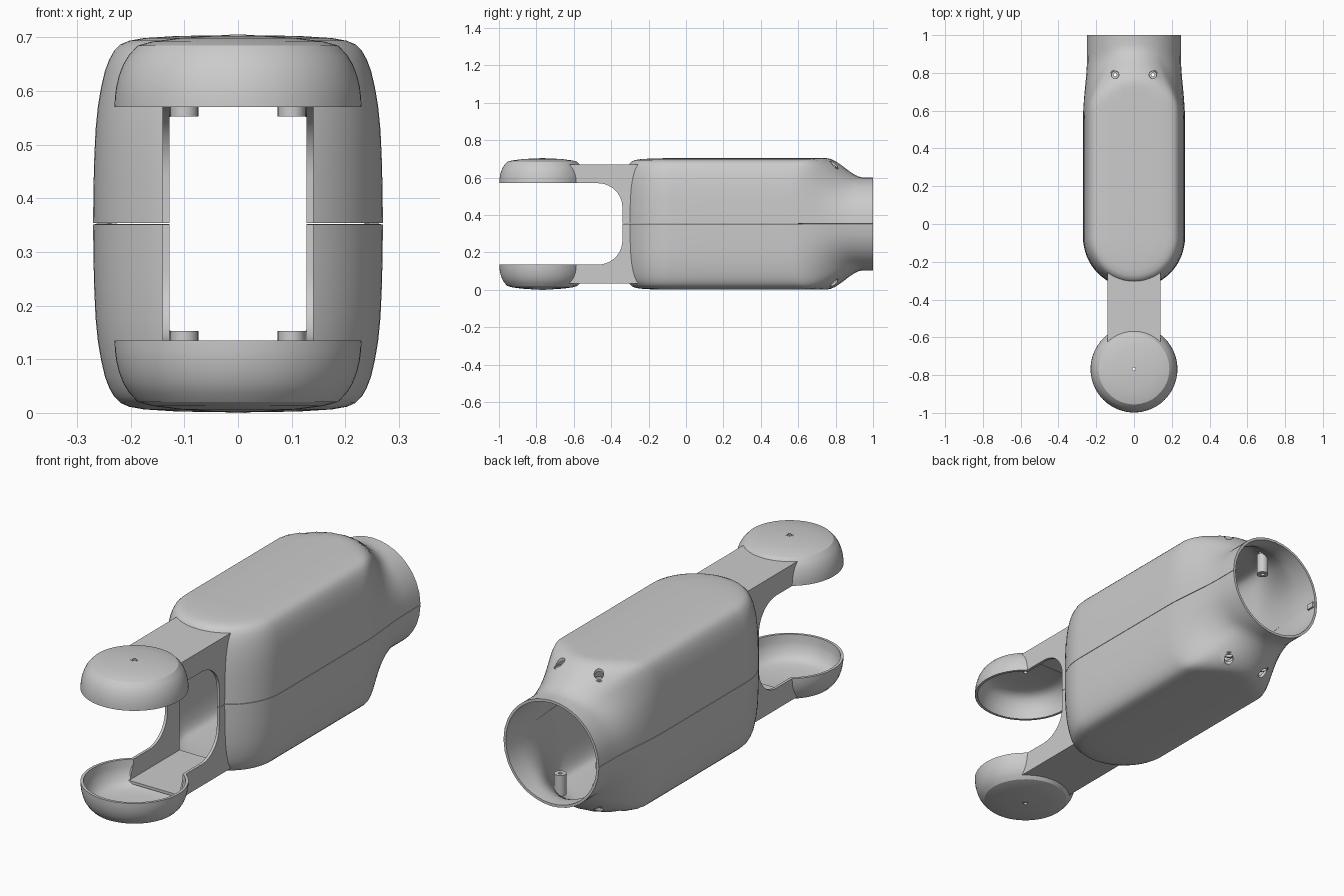
import bpy, bmesh
from math import sin, cos, pi, radians, atan2
from mathutils import Matrix

if "Cube" in bpy.data.objects:
    bpy.data.objects.remove(bpy.data.objects["Cube"])

C = 0.3525            # height of the split plane; parts are built as h above it
YC, YCUP = -0.07, -0.768


def finish(bm, name, weld=False):
    if weld:
        bmesh.ops.remove_doubles(bm, verts=bm.verts, dist=1e-5)
    bmesh.ops.recalc_face_normals(bm, faces=bm.faces)
    if weld:
        top = max(bm.faces, key=lambda f: f.calc_center_median().z)
        if top.normal.z < 0:
            bmesh.ops.reverse_faces(bm, faces=bm.faces)
    bmesh.ops.translate(bm, verts=bm.verts, vec=(0, 0, C))
    me = bpy.data.meshes.new(name)
    bm.to_mesh(me)
    bm.free()
    ob = bpy.data.objects.new(name, me)
    bpy.context.collection.objects.link(ob)
    return ob


def box(bm, x0, x1, y0, y1, z0, z1):
    m = Matrix.Translation(((x0 + x1) / 2, (y0 + y1) / 2, (z0 + z1) / 2))
    m = m @ Matrix.Diagonal((x1 - x0, y1 - y0, z1 - z0, 1))
    bmesh.ops.create_cube(bm, size=1, matrix=m)


def lathe(bm, prof, x, y, n):
    """Spin a closed (radius, height) profile about a vertical axis."""
    rings = [[bm.verts.new((x + r * cos(2 * pi * i / n), y + r * sin(2 * pi * i / n), h))
              for r, h in prof] for i in range(n)]
    k = len(prof)
    for i in range(n):
        a, b = rings[i], rings[(i + 1) % n]
        for j in range(k):
            bm.faces.new((a[j], a[(j + 1) % k], b[(j + 1) % k], b[j]))


def apply_all(ob):
    bpy.context.view_layer.objects.active = ob
    for m in list(ob.modifiers):
        bpy.ops.object.modifier_apply(modifier=m.name)


def cut(ob, cutter):
    m = ob.modifiers.new("cut", 'BOOLEAN')
    m.operation, m.solver, m.object = 'DIFFERENCE', 'EXACT', cutter


def smoothstep(a, b, v):
    t = min(1, max(0, (v - a) / (b - a)))
    return t * t * (3 - 2 * t)


# body shell: half section revolved at the front, lofted to a round neck at the back
quarter = [(.27, .001), (.2695, .06), (.268, .12), (.2655, .175), (.261, .22), (.255, .255),
           (.248, .285), (.240, .306), (.231, .322), (.219, .334), (.203, .341),
           (.175, .346), (.12, .3495), (.06, .351), (0, .3515)]
section = quarter + [(-w, h) for w, h in reversed(quarter[:-1])]
bm = bmesh.new()
cols = []
for i in range(17):
    p = pi / 2 * (1 - i / 16)
    cols.append([(w * cos(p), YC - abs(w) * sin(p), h) for w, h in section])
for y in [.1, .3, .5] + [.55 + .025 * i for i in range(19)]:
    col = []
    for w, h in section:
        s = (w / .27) ** 2
        t = smoothstep(.75 - .2 * s, .95 - .05 * s, y)
        a = atan2(h, w)
        col.append((w + (.248 * cos(a) - w) * t, y, h + (.248 * sin(a) - h) * t))
    cols.append(col)
grid = [[bm.verts.new(p) for p in c] for c in cols]
for a, b in zip(grid, grid[1:]):
    for j in range(len(a) - 1):
        bm.faces.new((a[j], a[j + 1], b[j + 1], b[j]))
shell = finish(bm, "upper_body_shell", weld=True)
sol = shell.modifiers.new("wall", 'SOLIDIFY')
sol.thickness, sol.offset = .012, -1

# cutters: front opening, cup doorway, screw holes
bm = bmesh.new()
box(bm, -.128, .128, -.5, -.2, -.1, .305)
opening = finish(bm, "opening_cutter")
bm = bmesh.new()
box(bm, -.128, .128, -.66, -.5, .1, .305)
doorway = finish(bm, "doorway_cutter")
bm = bmesh.new()
for x in (-.1, .1):
    bmesh.ops.create_cone(bm, cap_ends=True, segments=24, radius1=.02, radius2=.02, depth=.3,
                          matrix=Matrix.Translation((x, .79, .36)))
holes = finish(bm, "screw_hole_cutter")
cutters = [opening, doorway, holes]
for c in cutters:
    c.hide_render = True
cut(shell, opening)
cut(shell, holes)
apply_all(shell)

# screw posts inside the neck
bm = bmesh.new()
for x in (-.1, .1):
    lathe(bm, [(.009, .2), (.026, .2), (.026, .298), (.019, .298), (.019, .285), (.009, .285)],
          x, .79, 24)
posts = finish(bm, "upper_screw_posts")

# domed end cup with a thin wall and a centre hole
outer = [(.23, .2175), (.2295, .235), (.227, .255), (.222, .276), (.214, .297), (.203, .315),
         (.187, .332), (.16, .3395), (.11, .346), (.05, .350), (.016, .351),
         (.016, .3525), (.009, .3525)]
inner = [(.009, .337), (.11, .334), (.155, .328), (.178, .321), (.193, .307), (.203, .291),
         (.211, .272), (.2155, .252), (.2175, .2175)]
bm = bmesh.new()
lathe(bm, outer + inner, 0, YCUP, 64)
cup = finish(bm, "upper_end_cup")
cut(cup, doorway)
apply_all(cup)

# channel-shaped arm: plate plus two side walls with a filleted opening
bm = bmesh.new()
box(bm, -.141, .141, -.625, -.25, .305, .318)
side = [(-.585, .2175)]
side += [(-.47 + .13 * sin(radians(a)), .0875 + .13 * cos(radians(a))) for a in range(0, 91, 9)]
side += [(-.34, .001), (-.25, .001), (-.25, .318), (-.62, .318), (-.61, .28)]
for s in (-1, 1):
    f = bm.faces.new([bm.verts.new((s * .128, y, h)) for y, h in side])
    ext = bmesh.ops.extrude_face_region(bm, geom=[f], use_keep_orig=True)
    vs = [v for v in ext['geom'] if isinstance(v, bmesh.types.BMVert)]
    bmesh.ops.translate(bm, verts=vs, vec=(s * .013, 0, 0))
arm = finish(bm, "upper_arm")

# lower half is the mirror image across the split plane
flip = (Matrix.Translation((0, 0, C)) @ Matrix.Diagonal((1, 1, -1, 1))
        @ Matrix.Translation((0, 0, -C)))
parts = [shell, posts, cup, arm]
for ob in list(parts):
    low = ob.copy()
    low.data = ob.data.copy()
    low.name = ob.name.replace("upper", "lower")
    low.data.transform(flip)
    low.data.flip_normals()
    bpy.context.collection.objects.link(low)
    parts.append(low)

# small locating tab on the neck rim
bm = bmesh.new()
box(bm, -.24, -.226, .955, .995, -.013, .013)
finish(bm, "locating_tab")

for c in cutters:
    bpy.data.objects.remove(c)
bpy.ops.object.select_all(action='DESELECT')
for ob in parts:
    ob.select_set(True)
bpy.context.view_layer.objects.active = shell
bpy.ops.object.shade_smooth_by_angle(angle=radians(28))
